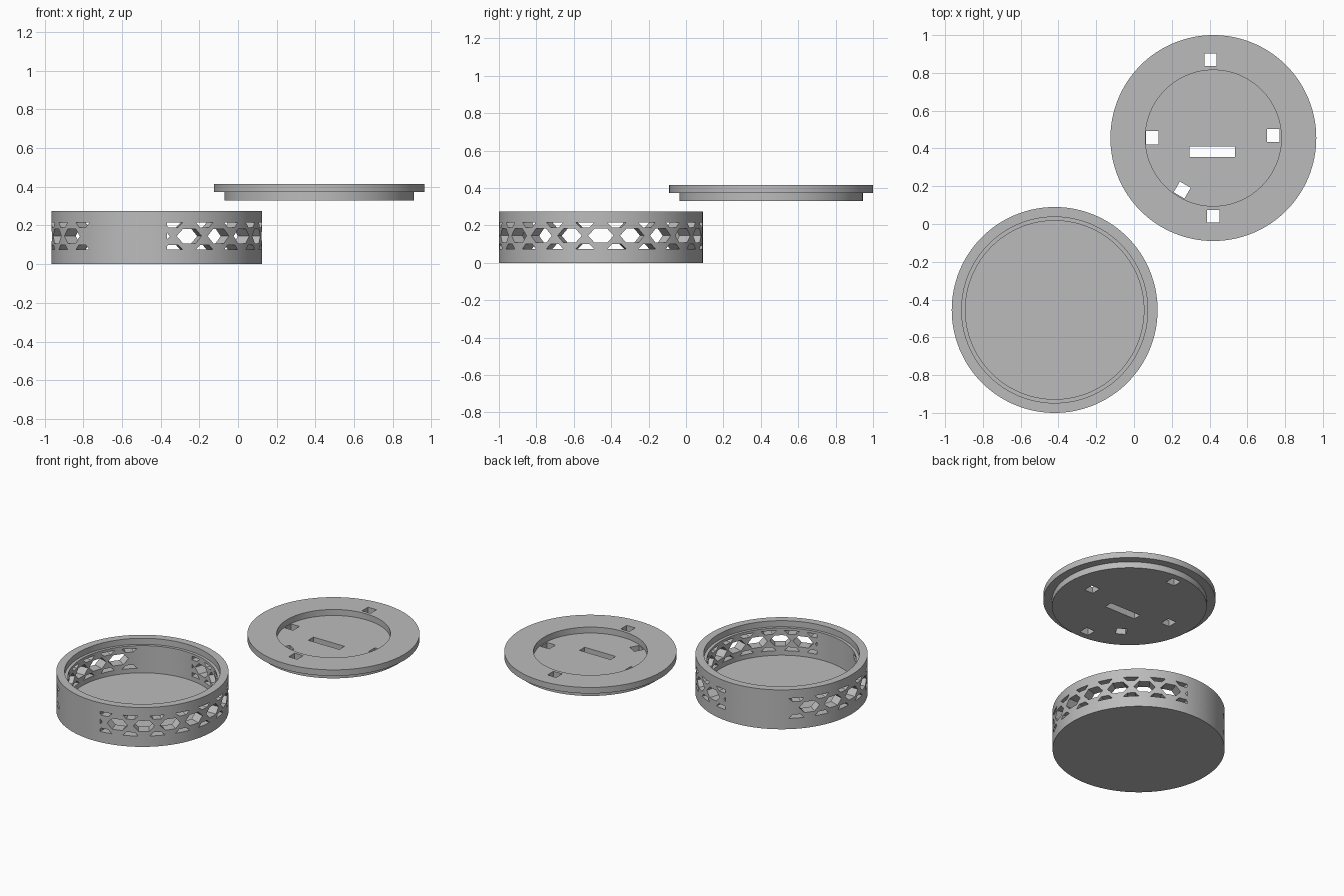
import bpy, bmesh
from math import cos, sin, pi, radians
from mathutils import Matrix, Vector

SEGMENTS = 128
BOX_POS = (-0.42, -0.455, 0)
LID_POS = (0.42, 0.455, 0)
RADIUS = 0.545

cube = bpy.data.objects.get("Cube")
if cube:
    bpy.data.objects.remove(cube, do_unlink=True)

grey = bpy.data.materials.new("plain_grey")
grey.use_nodes = True
grey.diffuse_color = (0.5, 0.5, 0.5, 1)
grey.node_tree.nodes["Principled BSDF"].inputs["Base Color"].default_value = (0.5, 0.5, 0.5, 1)


def to_object(name, bm, location):
    bmesh.ops.recalc_face_normals(bm, faces=bm.faces[:])
    mesh = bpy.data.meshes.new(name)
    bm.to_mesh(mesh)
    bm.free()
    mesh.materials.append(grey)
    ob = bpy.data.objects.new(name, mesh)
    ob.location = location
    bpy.context.collection.objects.link(ob)
    return ob


def lathe(name, profile, location):
    """Turn an outline of (radius, z) around z, capping both ends flat."""
    bm = bmesh.new()
    angles = [2 * pi * i / SEGMENTS for i in range(SEGMENTS)]
    rings = [[bm.verts.new((r * cos(a), r * sin(a), z)) for a in angles] for r, z in profile]
    for low, high in zip(rings, rings[1:]):
        for i in range(SEGMENTS):
            j = (i + 1) % SEGMENTS
            bm.faces.new((low[i], low[j], high[j], high[i]))
    bm.faces.new(rings[0])
    bm.faces.new(rings[-1])
    return to_object(name, bm, location)


def prism(bm, outline, near, far, matrix):
    """Extrude an outline of (sideways, z) outward along local x."""
    ends = [[bm.verts.new(matrix @ Vector((d, s, z))) for s, z in outline] for d in (near, far)]
    count = len(outline)
    for i in range(count):
        j = (i + 1) % count
        bm.faces.new((ends[0][i], ends[0][j], ends[1][j], ends[1][i]))
    for end in ends:
        bm.faces.new(end)


def cut(target, cutter):
    cutter.hide_render = True
    mod = target.modifiers.new("openings", "BOOLEAN")
    mod.operation = "DIFFERENCE"
    mod.solver = "EXACT"
    mod.object = cutter
    bpy.ops.object.select_all(action="DESELECT")
    bpy.context.view_layer.objects.active = target
    target.select_set(True)
    bpy.ops.object.modifier_apply(modifier=mod.name)
    bpy.data.objects.remove(cutter, do_unlink=True)
    bpy.ops.object.shade_smooth_by_angle(angle=radians(30))


# Round box with a ledge inside the rim for the lid
box = lathe("round_box", [(RADIUS, 0), (RADIUS, 0.275), (0.4925, 0.275), (0.4925, 0.233),
                          (0.4725, 0.233), (0.4725, 0.043)], BOX_POS)

# Honeycomb openings: hexagons with clipped cells above and below
MID = 0.145
hexagon = [(0.068, MID), (0.034, MID + 0.0375), (-0.034, MID + 0.0375),
           (-0.068, MID), (-0.034, MID - 0.0375), (0.034, MID - 0.0375)]
upper_cell = [(-0.025, MID + 0.045), (0.025, MID + 0.045), (0.05, MID + 0.07), (-0.05, MID + 0.07)]
lower_cell = [(s, 2 * MID - z) for s, z in upper_cell]

bm = bmesh.new()
for step in range(-10, 11):
    turn = Matrix.Rotation(radians(9 * step), 4, "Z")
    for outline in ([upper_cell, lower_cell] if step % 2 else [hexagon]):
        prism(bm, outline, 0.42, 0.6, turn)

# Keep solid strips at front and back, then mirror to the other half
geom = bm.verts[:] + bm.edges[:] + bm.faces[:]
bmesh.ops.bisect_plane(bm, geom=geom, plane_co=(0.053, 0, 0), plane_no=(1, 0, 0), clear_inner=True)
bmesh.ops.holes_fill(bm, edges=[e for e in bm.edges if e.is_boundary], sides=0)
copy = bmesh.ops.duplicate(bm, geom=bm.verts[:] + bm.edges[:] + bm.faces[:])
for v in copy["geom"]:
    if isinstance(v, bmesh.types.BMVert):
        v.co.x = -v.co.x
cut(box, to_object("honeycomb_cutter", bm, BOX_POS))

# Lid: flange, plug below and a round recess on top
lid = lathe("lid", [(0.49, 0.33), (0.49, 0.373), (RADIUS, 0.373), (RADIUS, 0.415),
                    (0.36, 0.415), (0.36, 0.373)], LID_POS)

# Through holes: x, y, width, depth, turn
holes = [(-0.015, 0.415, 0.066, 0.066, 0), (0, -0.415, 0.066, 0.066, 0),
         (-0.323, 0.002, 0.066, 0.07, 0), (0.318, 0.013, 0.066, 0.07, 0),
         (-0.165, -0.275, 0.066, 0.066, -30), (-0.005, -0.072, 0.24, 0.057, 0)]
bm = bmesh.new()
for x, y, width, depth, turn in holes:
    place = (Matrix.Translation((x, y, 0.37)) @ Matrix.Rotation(radians(turn), 4, "Z")
             @ Matrix.Diagonal((width, depth, 0.2, 1)))
    bmesh.ops.create_cube(bm, size=1, matrix=place)
cut(lid, to_object("hole_cutter", bm, LID_POS))
